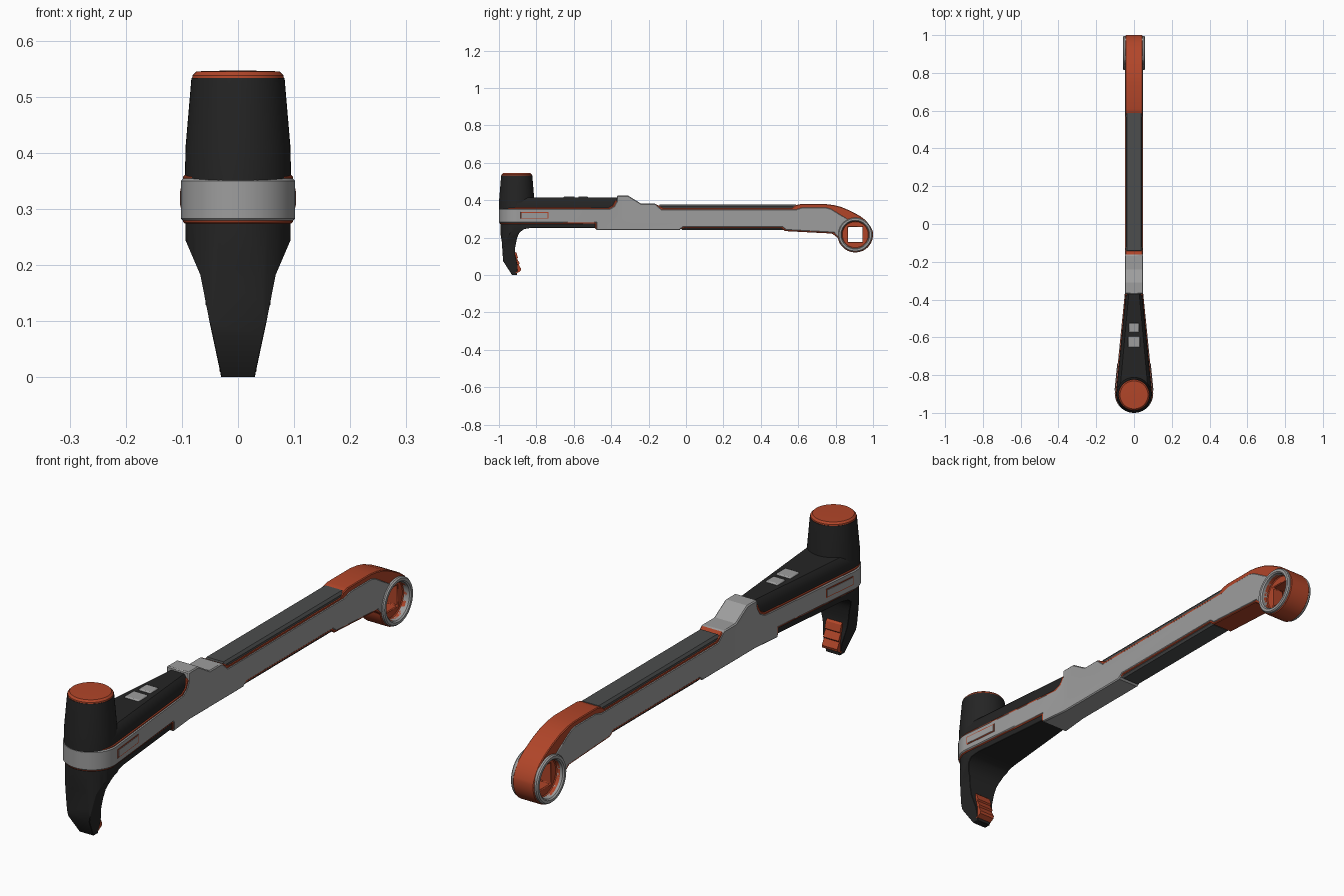
import bpy, bmesh, math
from mathutils import Matrix, Vector

if "Cube" in bpy.data.objects:
    bpy.data.objects.remove(bpy.data.objects["Cube"])


def material(name, rgb):
    m = bpy.data.materials.new(name)
    m.diffuse_color = (*rgb, 1)
    m.use_nodes = True
    m.node_tree.nodes["Principled BSDF"].inputs["Base Color"].default_value = m.diffuse_color
    return m


ORANGE = material("burnt orange", (0.44, 0.060, 0.022))
GRAY = material("metal gray", (0.34, 0.34, 0.34))
BLACK = material("black plastic", (0.018, 0.018, 0.018))
DARK = material("dark gray grip", (0.072, 0.075, 0.075))


def make(name, bm, mat):
    bmesh.ops.recalc_face_normals(bm, faces=bm.faces)
    me = bpy.data.meshes.new(name)
    bm.to_mesh(me)
    bm.free()
    ob = bpy.data.objects.new(name, me)
    bpy.context.collection.objects.link(ob)
    if mat:
        me.materials.append(mat)
    return ob


def loft(name, rings, mat=None):
    """Closed solid through rings with equal point counts."""
    bm = bmesh.new()
    vs = [[bm.verts.new(p) for p in ring] for ring in rings]
    n = len(vs[0])
    for a, b in zip(vs, vs[1:]):
        for i in range(n):
            bm.faces.new((a[i], a[(i + 1) % n], b[(i + 1) % n], b[i]))
    bm.faces.new(vs[0])
    bm.faces.new(vs[-1])
    return make(name, bm, mat)


def side_prism(name, pts, x0, x1, mat=None):
    return loft(name, [[(x, y, z) for y, z in pts] for x in (x0, x1)], mat)


def teardrop(r, w, y_wide_end, y_end, n=32):
    """Plan outline: round front end of radius r tapering to half width w."""
    pts = [(r * math.cos(a), -0.898 + r * math.sin(a))
           for a in [math.pi + math.pi * i / n for i in range(n + 1)]]
    return pts + [(w, y_wide_end), (w, y_end), (-w, y_end), (-w, y_wide_end)]


def plan_loft(name, sections, mat=None):
    return loft(name, [[(x, y, z) for x, y in pts] for z, pts in sections], mat)


def lathe(name, profile, matrix, mat, closed=False, n=48):
    bm = bmesh.new()
    vs = [[bm.verts.new((r * math.cos(2 * math.pi * i / n), r * math.sin(2 * math.pi * i / n), z))
           for i in range(n)] for r, z in profile]
    pairs = list(zip(vs, vs[1:])) + ([(vs[-1], vs[0])] if closed else [])
    for a, b in pairs:
        for i in range(n):
            bm.faces.new((a[i], a[(i + 1) % n], b[(i + 1) % n], b[i]))
    bmesh.ops.remove_doubles(bm, verts=bm.verts, dist=1e-5)
    bm.transform(matrix)
    return make(name, bm, mat)


def apply_mods(ob):
    dg = bpy.context.evaluated_depsgraph_get()
    me = bpy.data.meshes.new_from_object(ob.evaluated_get(dg))
    ob.modifiers.clear()
    ob.data = me


def boolean(ob, cutter, op):
    m = ob.modifiers.new("cut", 'BOOLEAN')
    m.operation, m.object, m.solver = op, cutter, 'EXACT'
    apply_mods(ob)
    bpy.data.objects.remove(cutter)


def bevel(ob, width, segments=1, angle=40):
    m = ob.modifiers.new("bevel", 'BEVEL')
    m.width, m.segments, m.limit_method = width, segments, 'ANGLE'
    m.angle_limit = math.radians(angle)


def box(name, c, half, mat, bev=0.004, rot=0):
    bm = bmesh.new()
    bmesh.ops.create_cube(bm, size=1)
    bm.transform(Matrix.Translation(c) @ Matrix.Rotation(rot, 4, 'Z')
                 @ Matrix.Diagonal((*[2 * h for h in half], 1)))
    ob = make(name, bm, mat)
    if bev:
        bevel(ob, bev, 2)
    return ob


EY, EZ = 0.905, 0.216     # centre of the end eye


def arc(r, a0, a1, n):
    return [(EY + r * math.cos(math.radians(a0 + (a1 - a0) * i / n)),
             EZ + r * math.sin(math.radians(a0 + (a1 - a0) * i / n))) for i in range(n + 1)]


# Gray frame: side profile trimmed by the teardrop plan
frame = side_prism("gray_frame", [
    (-1.1, 0.279), (-0.48, 0.279), (-0.48, 0.24), (-0.035, 0.24), (-0.015, 0.256),
    (0.515, 0.256), (0.535, 0.24), (0.79, 0.226)] + arc(0.085, 195, 112, 8) + [
    (0.80, 0.34), (0.775, 0.355), (0.75, 0.362), (0.62, 0.362), (0.585, 0.351),
    (-0.13, 0.351), (-0.165, 0.382), (-0.24, 0.382), (-0.31, 0.425), (-0.37, 0.425),
    (-0.37, 0.395), (-0.385, 0.368), (-0.41, 0.354), (-1.1, 0.354)], -0.2, 0.2, GRAY)
boolean(frame, plan_loft("plan", [(z, teardrop(0.102, 0.048, -0.36, 1.2)) for z in (-0.1, 0.7)]), 'INTERSECT')
bevel(frame, 0.004)

# Orange core: shows as thin seams, the hooked end and the eye
core = side_prism("orange_core", [
    (-1.1, 0.274), (-0.486, 0.274), (-0.486, 0.246), (-0.03, 0.246), (-0.01, 0.25),
    (0.51, 0.25), (0.53, 0.235), (0.78, 0.222)] + arc(0.095, 190, 372, 30) + [
    (0.985, 0.262), (0.963, 0.291), (0.93, 0.316), (0.88, 0.343), (0.83, 0.364),
    (0.79, 0.374), (0.75, 0.379), (0.61, 0.379), (0.585, 0.373), (0.565, 0.358),
    (-0.122, 0.358), (-0.16, 0.379), (-0.36, 0.379), (-0.375, 0.405), (-0.392, 0.372),
    (-0.415, 0.360), (-1.1, 0.360)], -0.2, 0.2, ORANGE)
boolean(core, plan_loft("plan", [(z, teardrop(0.098, 0.0455, -0.36, 1.2)) for z in (-0.1, 0.7)]), 'INTERSECT')
for s in (-1, 1):
    boolean(core, side_prism("recess", arc(0.072, 0, 352.5, 47), s * 0.025, s * 0.2), 'DIFFERENCE')
boolean(core, box("socket", (0, EY, EZ), (0.2, 0.04, 0.04), None, 0), 'DIFFERENCE')
bevel(core, 0.003)

# Gray rings around the eye on both sides
for s, side in ((-1, "left"), (1, "right")):
    lathe("eye_ring_" + side, [(0.072, 0.03), (0.091, 0.03), (0.091, 0.053), (0.087, 0.058),
                               (0.077, 0.058), (0.072, 0.053)],
          Matrix.Translation((0, EY, EZ)) @ Matrix.Rotation(s * math.pi / 2, 4, 'Y'), GRAY, True)

# Black upper housing with sloped shoulders
plan_loft("upper_housing", [(0.356, teardrop(0.095, 0.044, -0.372, -0.368)),
                            (0.385, teardrop(0.094, 0.043, -0.372, -0.368)),
                            (0.405, teardrop(0.086, 0.036, -0.372, -0.368)),
                            (0.415, teardrop(0.076, 0.028, -0.372, -0.368))], BLACK)

# Round head with an orange cap
at_head = Matrix.Translation((0, -0.905, 0))
lathe("head", [(0, 0.35), (0.0945, 0.35), (0.0935, 0.41), (0.083, 0.533), (0, 0.533)], at_head, BLACK)
lathe("head_cap", [(0, 0.531), (0.082, 0.531), (0.081, 0.538), (0.074, 0.545), (0, 0.547)], at_head, ORANGE)

# Black lower housing and claw: side, plan and front profiles intersected
claw = side_prism("claw", [
    (-1.1, 0.283), (-0.482, 0.283), (-0.482, 0.252), (-0.83, 0.252), (-0.865, 0.246),
    (-0.89, 0.228), (-0.903, 0.20), (-0.913, 0.15), (-0.914, 0.11), (-0.90, 0.05),
    (-0.903, 0.0), (-0.93, 0.0), (-0.978, 0.075), (-0.985, 0.18), (-0.998, 0.255),
    (-1.1, 0.275)], -0.2, 0.2, BLACK)
boolean(claw, plan_loft("plan", [(z, teardrop(0.095, 0.043, -0.36, 0)) for z in (-0.1, 0.7)]), 'INTERSECT')
half = [(0.094, 0.3), (0.094, 0.245), (0.067, 0.182), (0.050, 0.095), (0.031, 0.006), (0.028, -0.02)]
outline = half + [(-x, z) for x, z in reversed(half)]
boolean(claw, loft("front", [[(x, y, z) for x, z in outline] for y in (-1.2, 0)]), 'INTERSECT')
bevel(claw, 0.005)

# Orange stepped pad on the claw
side_prism("claw_pad", [
    (-0.935, 0.12), (-0.918, 0.128), (-0.906, 0.118), (-0.898, 0.092), (-0.903, 0.087),
    (-0.889, 0.062), (-0.894, 0.056), (-0.881, 0.032), (-0.884, 0.022), (-0.905, 0.010),
    (-0.93, 0.03)], -0.033, 0.033, ORANGE)

# Dark grips on the top and underside of the handle
def grip(name, y0, y1, levels):
    loft(name, [[(-w, y0 + e, z), (w, y0 + e, z), (w, y1 - e, z), (-w, y1 - e, z)]
                for z, w, e in levels], DARK)


grip("top_grip", -0.145, 0.592, [(0.345, 0.043, 0), (0.366, 0.043, 0), (0.376, 0.036, 0.004)])
grip("bottom_grip", -0.028, 0.528, [(0.262, 0.043, 0), (0.248, 0.043, 0), (0.240, 0.036, 0.008)])

# Two buttons on the upper housing
box("front_button", (0, -0.625, 0.414), (0.031, 0.029, 0.007), GRAY)
box("rear_button", (0, -0.55, 0.414), (0.026, 0.025, 0.007), GRAY)

# Framed blank panels on the tapered sides
tilt = math.atan2(0.054, 0.538)
for s, side in ((-1, "left"), (1, "right")):
    y = -0.81
    x = 0.102 - (y + 0.898) * math.tan(tilt)
    box("panel_edge_" + side, (s * x, y, 0.319), (0.0015, 0.074, 0.017), ORANGE, 0, s * tilt)
    box("panel_" + side, (s * x, y, 0.319), (0.003, 0.070, 0.013), GRAY, 0, s * tilt)

# Smooth the curved surfaces, keep edges sharp
for ob in bpy.context.scene.objects:
    ob.select_set(True)
    bpy.context.view_layer.objects.active = ob
bpy.ops.object.shade_smooth_by_angle(angle=math.radians(30))
